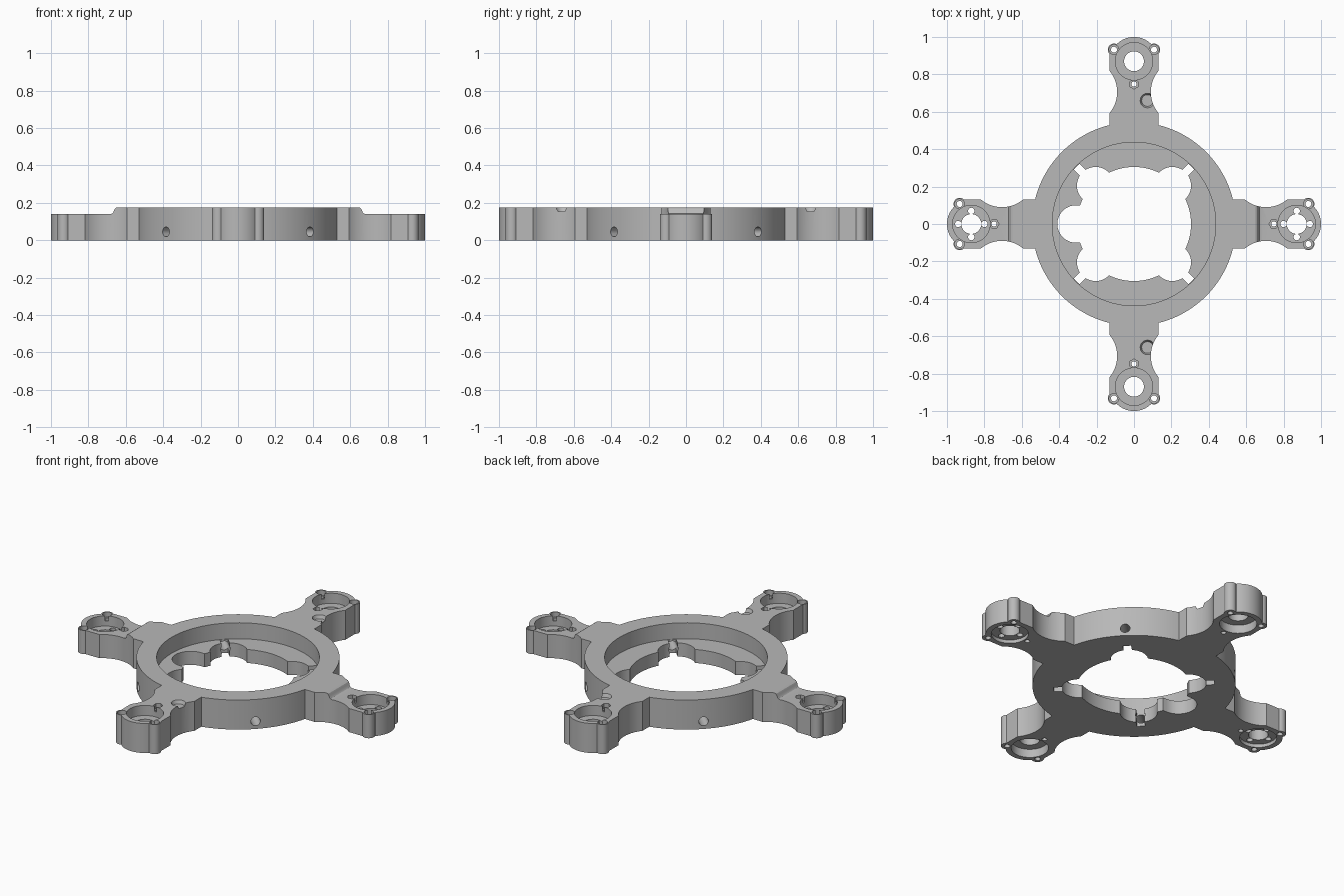
import bpy, bmesh, math
from mathutils import Matrix, Vector

TOP = 0.175        # full thickness
LOW = 0.14         # lowered arm ends
LEDGE = 0.08       # ring floor
RING, HUB = 0.545, 0.87
NECK_R, EAR = 0.177, (0.932, 0.107)

old = bpy.data.objects.get("Cube")
if old:
    bpy.data.objects.remove(old, do_unlink=True)

grey = bpy.data.materials.new("machined grey")
grey.use_nodes = True
colour = (0.48, 0.48, 0.48, 1)
grey.diffuse_color = colour
grey.node_tree.nodes["Principled BSDF"].inputs["Base Color"].default_value = colour


def arc(cx, cy, r, a0, a1, n):
    """Points along an arc, angles in degrees."""
    angles = [math.radians(a0 + (a1 - a0) * i / n) for i in range(n + 1)]
    return [(cx + r * math.cos(a), cy + r * math.sin(a)) for a in angles]


def disc(r, n=40):
    return arc(0, 0, r, 0, 360, n)[:-1]


def prism(bm, pts, z0, z1, m=Matrix(), low_scale=1):
    """Closed prism over a flat outline, placed by a matrix."""
    low = [bm.verts.new(m @ Vector((x * low_scale, y * low_scale, z0))) for x, y in pts]
    high = [bm.verts.new(m @ Vector((x, y, z1))) for x, y in pts]
    bm.faces.new(low[::-1])
    bm.faces.new(high)
    for i in range(len(pts)):
        j = (i + 1) % len(pts)
        bm.faces.new((low[i], low[j], high[j], high[i]))


def make(name, pieces):
    """Object made of separate prisms."""
    bm = bmesh.new()
    for p in pieces:
        prism(bm, *p)
    bmesh.ops.recalc_face_normals(bm, faces=bm.faces)
    mesh = bpy.data.meshes.new(name)
    bm.to_mesh(mesh)
    bm.free()
    mesh.materials.append(grey)
    obj = bpy.data.objects.new(name, mesh)
    bpy.context.collection.objects.link(obj)
    return obj


def spin(deg):
    return Matrix.Rotation(math.radians(deg), 4, 'Z')


def at(deg, x, y=0):
    return spin(deg) @ Matrix.Translation((x, y, 0))


# Outline of half an arm, from the ring to the tip
root = math.degrees(math.asin(0.13 / RING))
half = [(RING * math.cos(math.radians(root)), 0.13)]
half += arc(0.706, 0.09 + NECK_R, NECK_R, -129.3, -50.7, 14)
half += arc(*EAR, 0.033, 136, -30, 14)
half += arc(HUB, 0, 0.13, 44, 0, 12)
arm = [(a, -s) for a, s in half] + half[-2::-1]

# Whole outline: four arms joined by ring arcs
outline = []
for deg in (0, 90, 180, 270):
    for a, s in arm:
        v = spin(deg) @ Vector((a, s, 0))
        outline.append((v.x, v.y))
    outline += arc(0, 0, RING, deg + root, deg + 90 - root, 24)[1:-1]
frame = make("four_arm_frame", [(outline, 0, TOP)])

lower, full = (0, 180), (90, 270)
arms = lower + full
diagonals = (45, 135, 225, 315)
B, T = -0.1, 0.3   # limits of through cuts
tops = {d: LOW if d in lower else TOP for d in arms}
cutters = []


def cut(name, pieces):
    cutters.append(make(name, pieces))


# Ring: counterbore, opening, scalloped lobes and side slot
cut("ring_counterbore", [(disc(0.437, 96), LEDGE, T)])
cut("ring_opening", [(disc(0.305, 80), B, T)])
cut("lobes", [(disc(0.1), B, T, at(d, 0.29)) for d in diagonals])
cut("side_slot", [(arc(-0.31, 0, 0.1, 90, 270, 24) + [(-0.2, -0.1), (-0.2, 0.1)], B, T)])

# Nut slots and radial screw holes on the diagonals
slot = [(0.37, -0.0225), (0.433, -0.0225), (0.433, 0.0225), (0.37, 0.0225)]
cut("nut_slots", [(slot, B, T, spin(d)) for d in diagonals])
radial = Matrix.Translation((0, 0, 0.045)) @ Matrix.Rotation(math.pi / 2, 4, 'Y')
cut("radial_holes", [(disc(0.026, 24), 0.35, 0.7, spin(d) @ radial) for d in diagonals])

# Lowered ends of the side arms, with a rounded step
step = [(0.65, T), (0.65, TOP), (0.658, 0.17), (0.663, 0.16), (0.666, 0.15),
        (0.672, 0.143), (0.682, LOW), (1.2, LOW), (1.2, T)]
upright = Matrix.Rotation(math.pi / 2, 4, 'X')
cut("arm_steps", [(step, -0.3, 0.3, spin(d) @ upright) for d in lower])

# Hubs: upper pocket, lower recess and bore
cut("hub_pockets", [(disc(0.1, 48), tops[d] - 0.06, T, at(d, HUB)) for d in arms])
cut("hub_recesses", [(disc(0.1, 48), B, 0.02 if d in lower else 0.05, at(d, HUB)) for d in arms])
cut("hub_bores", [(disc(0.053), B, T, at(d, HUB)) for d in arms])
cut("mount_holes", [(disc(0.017, 20), B, T, at(d, HUB) @ at(k, 0.07))
                    for d in lower for k in (0, 90, 180, 270)])

# Ear holes with counterbores, and the nut hole in each neck
ears = [(d, s * EAR[1]) for d in arms for s in (-1, 1)]
cut("ear_holes", [(disc(0.016, 20), B, T, at(d, EAR[0], y)) for d, y in ears])
cut("ear_counterbores", [(disc(0.026, 24), tops[d] - 0.03, T, at(d, EAR[0], y)) for d, y in ears])
cut("neck_holes", [(disc(0.014, 20), B, T, at(d, 0.748)) for d in arms])
cut("neck_nut_pockets", [(disc(0.026, 6), tops[d] - 0.03, T, at(d, 0.748)) for d in arms])

# Shallow tapered dishes at the edge of the front and back necks
dish = [(disc(0.043, 32), TOP - 0.02, TOP + 0.01, Matrix.Translation((0.072, y, 0)), 0.72)
        for y in (-0.66, 0.66)]
cut("cable_dishes", dish)

# Apply every cut, then discard the cutters
for c in cutters:
    c.hide_render = True
    mod = frame.modifiers.new(c.name, 'BOOLEAN')
    mod.operation, mod.solver, mod.object = 'DIFFERENCE', 'EXACT', c
bpy.context.view_layer.update()
done = bpy.data.meshes.new_from_object(frame.evaluated_get(bpy.context.evaluated_depsgraph_get()))
frame.modifiers.clear()
frame.data = done
done.materials.clear()
done.materials.append(grey)
for p in done.polygons:
    p.material_index = 0
for c in cutters:
    bpy.data.objects.remove(c, do_unlink=True)

for o in bpy.context.selected_objects:
    o.select_set(False)
frame.select_set(True)
bpy.context.view_layer.objects.active = frame
bpy.ops.object.shade_smooth_by_angle(angle=math.radians(30))
